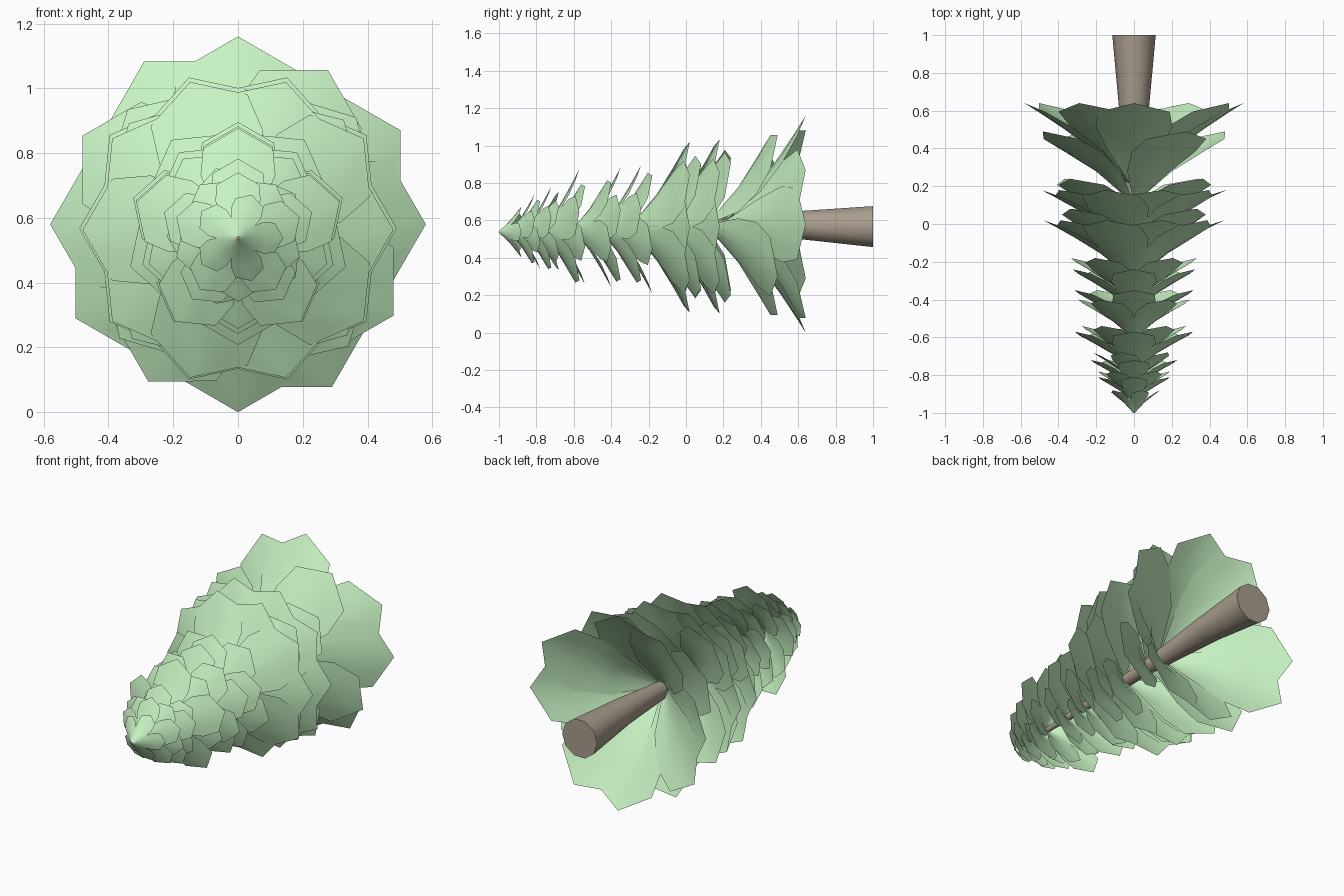
import bpy, bmesh
from math import sin, cos, pi, radians

if "Cube" in bpy.data.objects:
    bpy.data.objects.remove(bpy.data.objects["Cube"])


def material(name, color):
    m = bpy.data.materials.new(name)
    m.diffuse_color = (*color, 1)
    m.use_nodes = True
    m.node_tree.nodes["Principled BSDF"].inputs["Base Color"].default_value = m.diffuse_color
    return m


green = material("leaf_green", (0.58, 0.90, 0.55))
brown = material("bark", (0.40, 0.34, 0.27))


def axis_z(y):
    return 0.535 + 0.045 * min(1, (y + 1) / 1.64)


def finish(name, bm, mat, angle):
    me = bpy.data.meshes.new(name)
    bm.to_mesh(me)
    bm.free()
    ob = bpy.data.objects.new(name, me)
    bpy.context.collection.objects.link(ob)
    me.materials.append(mat)
    bpy.context.view_layer.objects.active = ob
    ob.select_set(True)
    bpy.ops.object.shade_smooth_by_angle(angle=radians(angle))
    ob.select_set(False)


# (share of length, half width in degrees) from root to shoulder
ROWS = [(0, 42), (0.35, 40), (0.65, 32), (0.87, 22)]


def add_leaf(bm, tip_y, radius, length, angle):
    def point(t, a):
        r = radius * (0.03 + 0.97 * t)
        y = tip_y - length * (1 - t ** 0.8)
        return bm.verts.new((r * cos(a), y, axis_z(tip_y) + r * sin(a)))

    rows = [[point(t, angle + radians(h) * k / 2) for k in range(-2, 3)] for t, h in ROWS]
    for a, b in zip(rows, rows[1:]):
        for k in range(4):
            bm.faces.new((a[k], a[k + 1], b[k + 1], b[k]))
    tip = point(1, angle)
    for k in range(4):
        bm.faces.new((rows[-1][k], rows[-1][k + 1], tip))


# Whorls of leaves: tip y, radius, length, leaf count, turn in degrees
WHORLS = [
    (-0.88, 0.14, 0.12, 5, 0), (-0.81, 0.20, 0.13, 5, 18),
    (-0.78, 0.20, 0.14, 5, 54), (-0.72, 0.24, 0.15, 5, 90),
    (-0.68, 0.22, 0.16, 5, 36),
    (-0.57, 0.33, 0.20, 5, 18), (-0.54, 0.29, 0.19, 5, 54),
    (-0.40, 0.31, 0.20, 5, 54), (-0.35, 0.33, 0.21, 5, 18),
    (-0.24, 0.34, 0.22, 5, 90), (-0.18, 0.35, 0.23, 5, 54),
    (0.02, 0.48, 0.27, 5, 0), (0.02, 0.48, 0.31, 5, 36),
    (0.08, 0.47, 0.29, 4, 46),
    (0.18, 0.49, 0.27, 5, 0), (0.18, 0.49, 0.31, 5, 36),
    (0.24, 0.50, 0.31, 4, 43),
    (0.49, 0.555, 0.37, 4, 60),
    (0.64, 0.58, 0.44, 4, 0), (0.64, 0.58, 0.42, 4, 30),
]
for i, (y, r, l, n, turn) in enumerate(WHORLS):
    bm = bmesh.new()
    for k in range(n):
        add_leaf(bm, y, r, l, radians(turn) + 2 * pi * k / n)
    finish(f"leaf_whorl_{i + 1}", bm, green, 40)

# Tapering trunk along the axis: y, radius, centre height
bm = bmesh.new()
SIDES = 10
rings = []
for y, r, z in [(1, 0.115, 0.567), (0.62, 0.08, 0.575), (0.1, 0.04, 0.56), (-0.95, 0.008, 0.537)]:
    rings.append([bm.verts.new((r * cos(2 * pi * k / SIDES), y, z + r * sin(2 * pi * k / SIDES)))
                  for k in range(SIDES)])
for a, b in zip(rings, rings[1:]):
    for k in range(SIDES):
        j = (k + 1) % SIDES
        bm.faces.new((a[k], a[j], b[j], b[k]))
bm.faces.new(rings[0])
bm.faces.new(rings[-1])
bmesh.ops.recalc_face_normals(bm, faces=bm.faces)
finish("trunk", bm, brown, 50)
